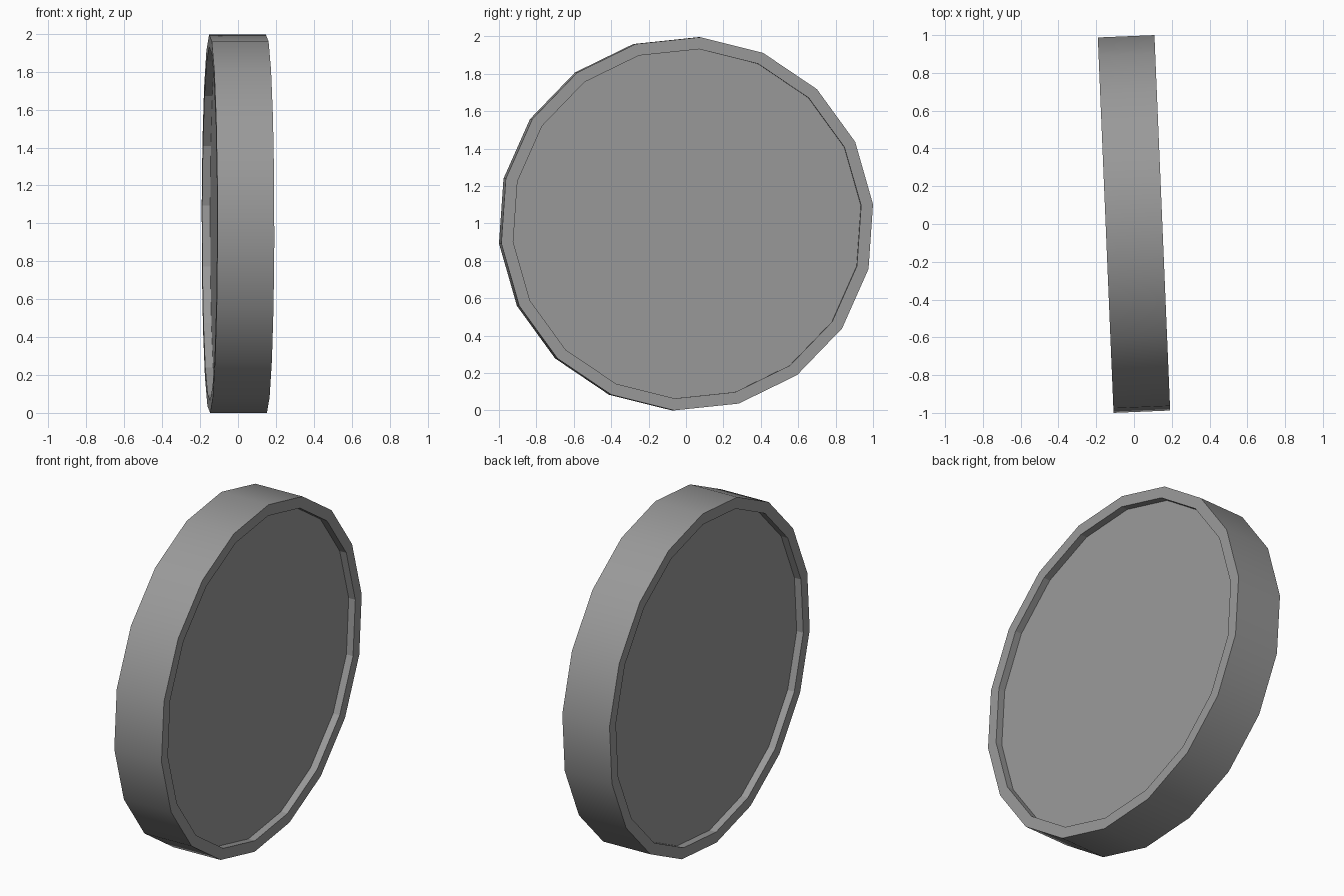
import bpy, bmesh, math
from mathutils import Matrix

if "Cube" in bpy.data.objects:
    bpy.data.objects.remove(bpy.data.objects["Cube"])

SIDES, R, R_IN, HALF, DEPTH = 18, 1.0, 0.936, 0.15, 0.042
START, YAW = math.radians(6), math.radians(2.4)

bm = bmesh.new()


def ring(x, r):
    """Polygon ring across the disc axis."""
    angles = [START + 2 * math.pi * i / SIDES for i in range(SIDES)]
    return [bm.verts.new((x, r * math.cos(a), r * math.sin(a))) for a in angles]


# Profile from one recessed floor, over the rim, to the other floor
profile = [(-HALF + DEPTH, R_IN), (-HALF, R_IN), (-HALF, R),
           (HALF, R), (HALF, R_IN), (HALF - DEPTH, R_IN)]
rings = [ring(x, r) for x, r in profile]
for k, (a, b) in enumerate(zip(rings, rings[1:])):
    for i in range(SIDES):
        j = (i + 1) % SIDES
        f = bm.faces.new((a[i], a[j], b[j], b[i]))
        f.smooth = k == 2  # only the outer tread is smooth

# Recessed floors
bm.faces.new(rings[0])
bm.faces.new(rings[-1])
bmesh.ops.recalc_face_normals(bm, faces=bm.faces[:])

# Sharp rim edges
for e in bm.edges:
    if len({f.smooth for f in e.link_faces}) > 1:
        e.smooth = False

# Turn slightly about z and rest on the ground
bm.transform(Matrix.Rotation(YAW, 4, 'Z'))
low = min(v.co.z for v in bm.verts)
bmesh.ops.translate(bm, verts=bm.verts[:], vec=(0, 0, -low))

mesh = bpy.data.meshes.new("wheel_disc")
bm.to_mesh(mesh)
bm.free()

# Dark grey finish
mat = bpy.data.materials.new("dark_grey")
mat.diffuse_color = (0.32, 0.32, 0.32, 1)
mat.use_nodes = True
mat.node_tree.nodes["Principled BSDF"].inputs["Base Color"].default_value = mat.diffuse_color
mesh.materials.append(mat)
bpy.context.collection.objects.link(bpy.data.objects.new("wheel_disc", mesh))
